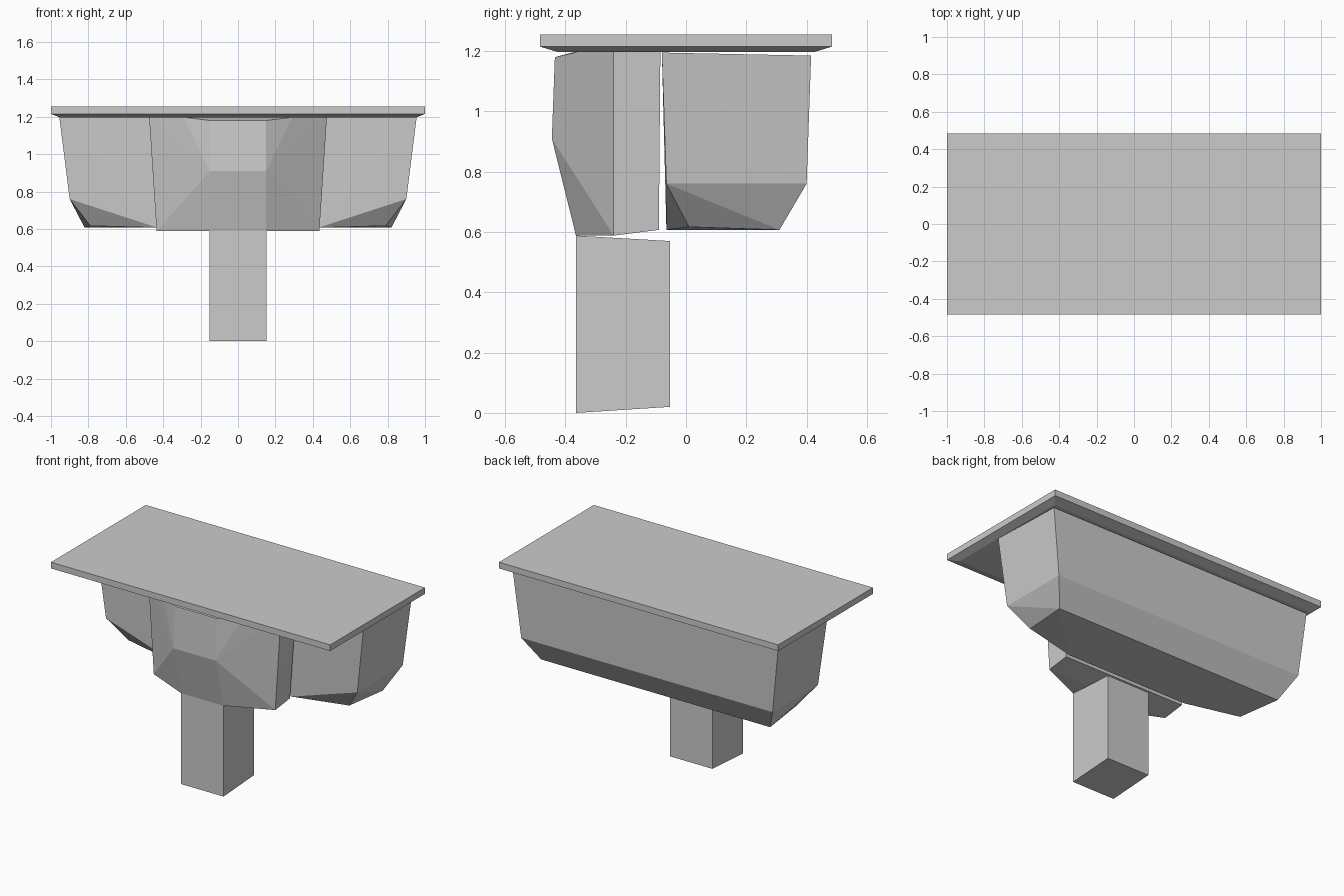
import bpy, bmesh

if "Cube" in bpy.data.objects:
    bpy.data.objects.remove(bpy.data.objects["Cube"])


def hull(name, half_points):
    """Convex flat-faced solid from points on the +x side, mirrored to -x."""
    bm = bmesh.new()
    for x, y, z in half_points:
        bm.verts.new((x, y, z))
        bm.verts.new((-x, y, z))
    res = bmesh.ops.convex_hull(bm, input=bm.verts[:])
    loose = [v for v in bm.verts if not v.link_faces]
    bmesh.ops.delete(bm, geom=loose, context='VERTS')
    bmesh.ops.dissolve_limit(bm, angle_limit=0.01, verts=bm.verts[:], edges=bm.edges[:])
    bmesh.ops.recalc_face_normals(bm, faces=bm.faces[:])
    me = bpy.data.meshes.new(name)
    bm.to_mesh(me)
    bm.free()
    ob = bpy.data.objects.new(name, me)
    bpy.context.collection.objects.link(ob)
    return ob


# Slab with a chamfered underside
hull("top_slab", [(x, s * y, z) for s in (-1, 1)
                  for x, y, z in ((1, .485, 1.255), (1, .485, 1.215), (.955, .425, 1.197))])

# Wide rear body with clipped lower corners
hull("rear_body", [
    (.955, -.08, 1.195), (.95, .415, 1.185),
    (.90, -.065, .76), (.90, .40, .76),
    (.82, .31, .607), (.79, .01, .617), (.43, -.065, .607)])

# Faceted front body
hull("front_body", [
    (.475, -.085, 1.197), (.475, -.24, 1.2), (.29, -.36, 1.197),
    (.15, -.37, 1.197), (.15, -.435, 1.18), (.15, -.445, .91),
    (.435, -.09, .607), (.435, -.24, .588), (.15, -.365, .588)])

# Pedestal leg
hull("pedestal_leg", [
    (.152, -.365, .0), (.152, -.365, .588),
    (.152, -.053, .02), (.152, -.053, .57)])
